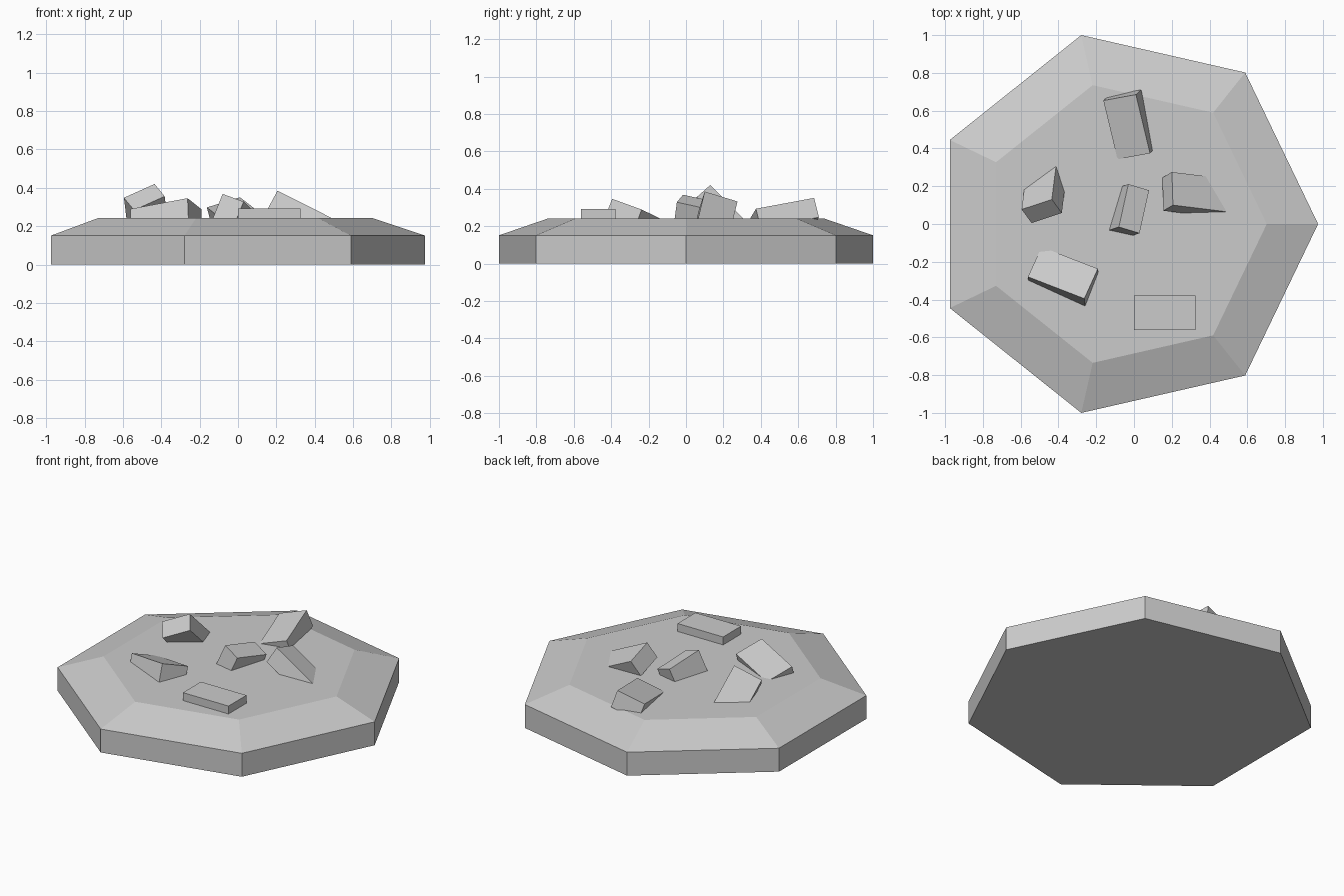
import bpy, bmesh
from math import cos, sin, tau
from mathutils import Vector

cube = bpy.data.objects.get("Cube")
if cube:
    bpy.data.objects.remove(cube, do_unlink=True)

stone = bpy.data.materials.new("pale_grey_stone")
GREY = (0.6, 0.6, 0.6, 1)
stone.diffuse_color = GREY
stone.use_nodes = True
stone.node_tree.nodes["Principled BSDF"].inputs["Base Color"].default_value = GREY


def finish(name, bm):
    bmesh.ops.recalc_face_normals(bm, faces=bm.faces)
    mesh = bpy.data.meshes.new(name)
    bm.to_mesh(mesh)
    bm.free()
    mesh.materials.append(stone)
    obj = bpy.data.objects.new(name, mesh)
    bpy.context.collection.objects.link(obj)
    return obj


# Seven-sided slab: straight wall, then a sloping shoulder up to a flat top
def slab(name, profile, sides=7, shift=-0.051):
    bm = bmesh.new()
    rings = [[bm.verts.new((r * cos(tau * i / sides) + shift, r * sin(tau * i / sides), z))
              for i in range(sides)] for r, z in profile]
    for low, high in zip(rings, rings[1:]):
        for i in range(sides):
            j = (i + 1) % sides
            bm.faces.new((low[i], low[j], high[j], high[i]))
    bm.faces.new(rings[0][::-1])
    bm.faces.new(rings[-1])
    return finish(name, bm)


# Block grown from its highest corner along a long and a short edge, then downwards
def block(name, corner, long_edge, short_edge, size=(0.325, 0.183, 0.11)):
    corner, u, v = Vector(corner), Vector(long_edge).normalized(), Vector(short_edge)
    v = (v - u * v.dot(u)).normalized()
    w = u.cross(v)
    if w.z > 0:
        w = -w
    bm = bmesh.new()
    bmesh.ops.create_cube(bm, size=1)
    for vert in bm.verts:
        a, b, c = ((k + 0.5) * s for k, s in zip(vert.co, size))
        vert.co = corner + u * a + v * b + w * c
    return finish(name, bm)


slab("base_slab", [(1.0257, 0), (1.0257, 0.151), (0.754, 0.242)])

# Half-buried rubble
block("flat_block", (0, -0.561, 0.293), (1, 0, 0), (0, 1, 0))
block("right_block", (0.206, 0.10, 0.385), (0.284, -0.035, -0.143), (0, 0.188, -0.06))
block("back_block", (0.01, 0.685, 0.351), (0.075, -0.312, -0.058), (-0.174, -0.037, -0.055))
block("left_block", (-0.435, 0.13, 0.42), (0.022, 0.175, -0.178), (-0.151, -0.04, -0.079))
block("front_block", (-0.263, -0.395, 0.346), (-0.297, 0.115, -0.056), (0.073, 0.155, -0.056))
block("centre_block", (-0.08, -0.016, 0.368), (0.05, 0.227, -0.05), (-0.052, -0.019, -0.127),
      (0.238, 0.183, 0.121))
